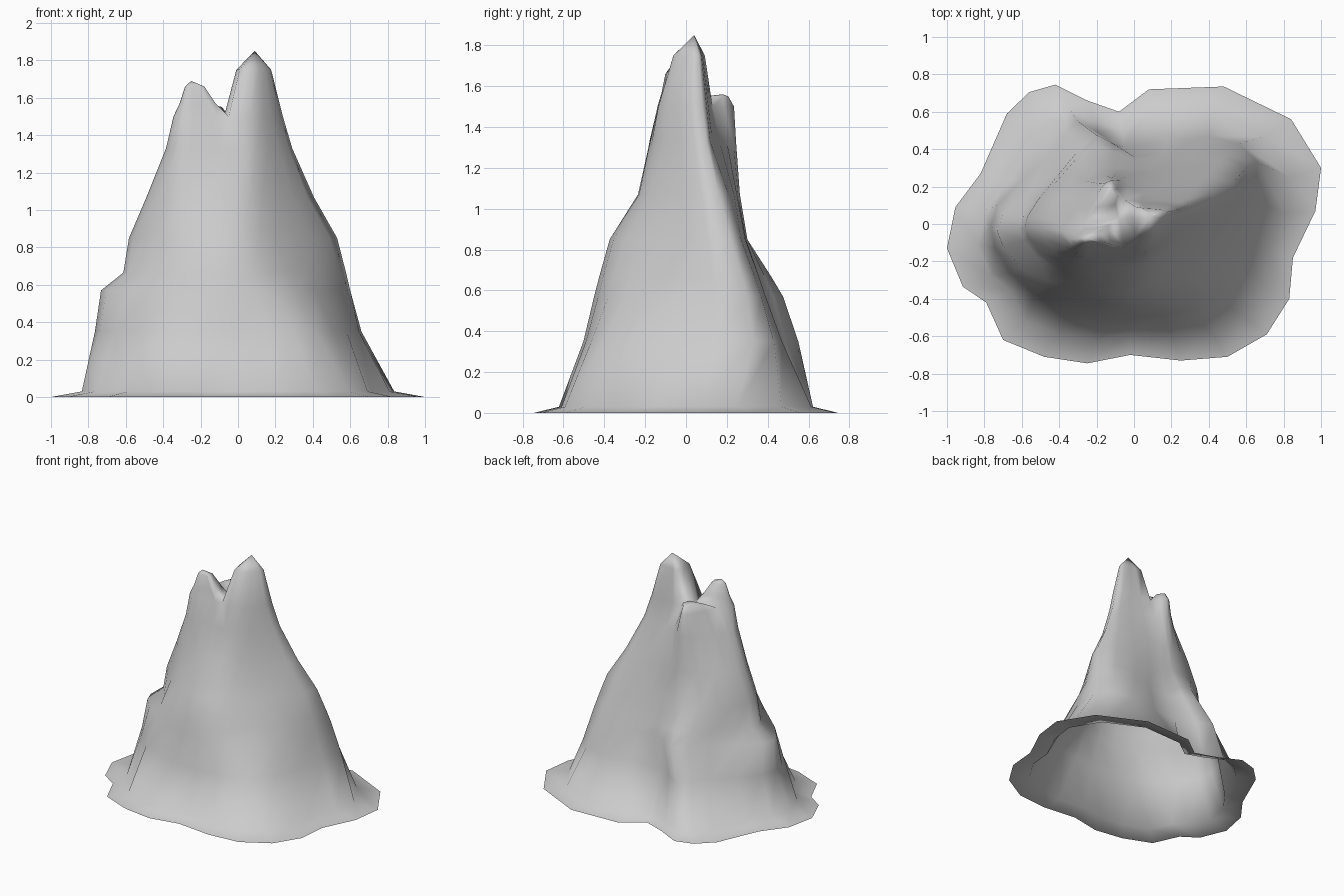
import bpy
import bmesh
from mathutils import Vector

default_cube = bpy.data.objects.get("Cube")
if default_cube:
    bpy.data.objects.remove(default_cube, do_unlink=True)

# Single stone colour
stone = bpy.data.materials.new("grey_stone")
stone.use_nodes = True
stone_colour = (0.6, 0.6, 0.6, 1)
stone.diffuse_color = stone_colour
stone.node_tree.nodes["Principled BSDF"].inputs["Base Color"].default_value = stone_colour


def contour(height, points):
    """Closed ring through the points, with a curved midpoint on each side."""
    corners = [Vector((x, y, height)) for x, y in points]
    ring = []
    for i, corner in enumerate(corners):
        following = corners[(i + 1) % len(corners)]
        after = corners[(i + 2) % len(corners)]
        middle = (corner + following) * 9 / 16 - (corners[i - 1] + after) / 16
        ring += [corner, middle]
    return ring


builder = bmesh.new()


def add_ring(points):
    return [builder.verts.new(point) for point in points]


def bridge(low, high):
    """Band of four-sided faces between two closed rings."""
    for i in range(len(low)):
        j = (i + 1) % len(low)
        builder.faces.new((low[i], low[j], high[j], high[i]))


def raise_peak(loop, summit, steps):
    """Draw a closed loop up to a summit; each step is a pull-in and a height."""
    summit = Vector(summit)
    ring = loop
    for pull, height in steps:
        points = [vert.co.lerp(summit, pull) for vert in loop]
        for point in points:
            point.z = height
        next_ring = add_ring(points)
        bridge(ring, next_ring)
        ring = next_ring
    tip = builder.verts.new(summit)
    for i, vert in enumerate(ring):
        builder.faces.new((vert, ring[(i + 1) % len(ring)], tip))


# Wavy ground outline, counter-clockwise from the east, and the skirt's inner edge
ground = [Vector((x, y, 0)) for x, y in [
    (1, .3), (.84, .56), (.48, .735), (.08, .72), (-.08, .6), (-.25, .66),
    (-.42, .745), (-.56, .705), (-.68, .59), (-.82, .27), (-.955, .09), (-1, -.13),
    (-.915, -.335), (-.79, -.42), (-.7, -.62), (-.48, -.71), (-.25, -.745), (-.02, -.7),
    (.25, -.73), (.5, -.71), (.71, -.59), (.83, -.4), (.85, -.18), (.97, .07),
]]
foot = [point * .835 + Vector((0, 0, .03)) for point in ground]

# Flank contours: east, north-east, north gully, north-west lobes, west, south, south-east
lower = contour(.35, [
    (.66, .33), (.4, .47), (-.05, .41), (-.3, .55), (-.46, .36), (-.73, .1),
    (-.74, -.13), (-.53, -.38), (-.2, -.49), (.15, -.49), (.42, -.4), (.58, -.1)])
shoulder = contour(.57, [
    (.6, .3), (.32, .39), (0, .36), (-.2, .475), (-.4, .28), (-.7, .05),
    (-.7, -.12), (-.48, -.33), (-.18, -.44), (.09, -.43), (.31, -.3), (.49, -.05)])
waist = contour(.85, [
    (.53, .22), (.22, .29), (-.01, .29), (-.2, .3), (-.43, .21), (-.57, .04),
    (-.56, -.08), (-.41, -.24), (-.18, -.36), (.03, -.355), (.2, -.22), (.39, -.02)])
upper = contour(1.07, [
    (.405, .16), (.2, .235), (-.04, .255), (-.15, .26), (-.37, .18), (-.475, .03),
    (-.475, -.08), (-.36, -.2), (-.2, -.23), (0, -.23), (.13, -.18), (.29, -.02)])
neck = contour(1.33, [
    (.29, .1), (.15, .13), (-.03, .2), (-.12, .245), (-.25, .16), (-.36, 0),
    (-.385, -.07), (-.32, -.17), (-.17, -.175), (0, -.175), (.1, -.145), (.22, -.03)])
rim = contour(1.5, [
    (.24, .08), (.12, .11), (-.05, .13), (-.12, .235), (-.19, .17), (-.27, 0),
    (-.345, -.08), (-.3, -.14), (-.17, -.13), (-.05, -.125), (.07, -.135), (.18, -.04)])

# Ledge: the west side steps in sharply while the rest keeps its slope
ledge = []
for start, end in zip(shoulder, waist):
    west_side = start.x < -.55
    point = start.lerp(end, .8 if west_side else .32)
    point.z = .665
    ledge.append(point)

# Hollow flanks from the skirt to the rim
rings = [add_ring(points) for points in
         (ground, foot, lower, shoulder, ledge, waist, upper, neck, rim)]
for low, high in zip(rings, rings[1:]):
    bridge(low, high)

# Three summits share the rim and a saddle point between them
top = rings[-1]
saddle = builder.verts.new((-.08, .03, 1.48))
north, west, south = 4, 10, 18
main_loop = top[south:] + top[:north + 1] + [saddle]
west_loop = top[west:south + 1] + [saddle]
crag_loop = top[north:west + 1] + [saddle]
raise_peak(main_loop, (.09, .04, 1.85), [(.42, 1.75)])
raise_peak(west_loop, (-.25, -.08, 1.69), [(.35, 1.57), (.65, 1.66)])
raise_peak(crag_loop, (-.12, .18, 1.56), [(.5, 1.55)])

# Finish the mountain as one smooth shell
for face in builder.faces:
    face.smooth = True
mesh = bpy.data.meshes.new("mountain")
builder.to_mesh(mesh)
builder.free()
mesh.materials.append(stone)
bpy.context.collection.objects.link(bpy.data.objects.new("mountain", mesh))
